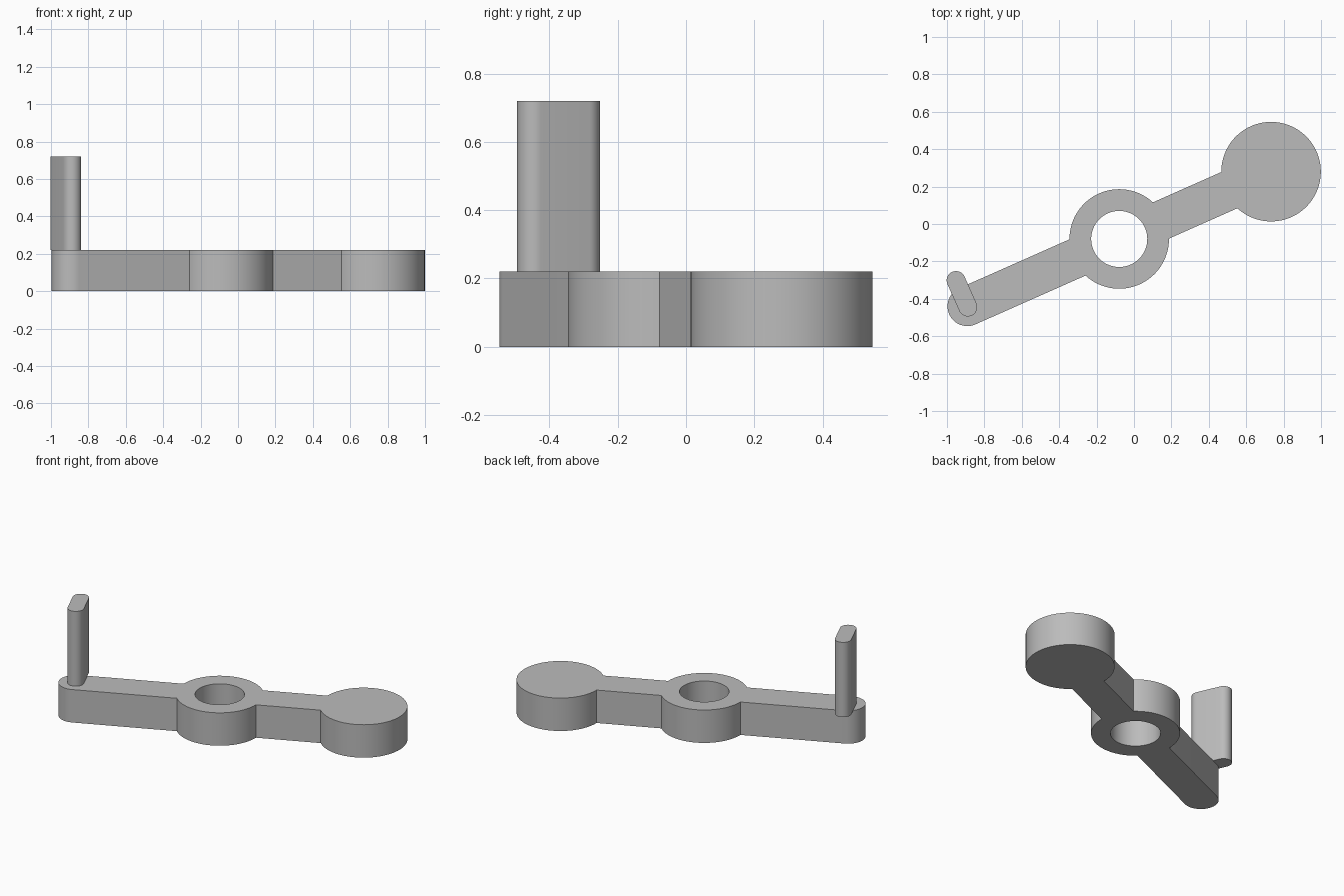
import bpy
import bmesh
from math import asin, cos, pi, radians, sin
from mathutils import Matrix

if "Cube" in bpy.data.objects:
    bpy.data.objects.remove(bpy.data.objects["Cube"], do_unlink=True)

TILT = radians(23.9)      # arm direction in plan
REACH = 0.888             # hub centre to either end
HALF_WIDTH = 0.106        # half the arm width
ROUND = 0.266             # radius of hub and weight
BORE = 0.15
THICK = 0.22
PIN_TOP = 0.72

grey = bpy.data.materials.new("plain grey")
grey.use_nodes = True
colour = (0.5, 0.5, 0.5, 1)
grey.diffuse_color = colour
grey.node_tree.nodes["Principled BSDF"].inputs["Base Color"].default_value = colour


def arc(x, y, radius, start, end, steps):
    """Points along an arc, both ends included."""
    angles = [start + (end - start) * i / steps for i in range(steps + 1)]
    return [(x + radius * cos(a), y + radius * sin(a)) for a in angles]


def plate(name, loops, bottom, top, place):
    """Fill closed outlines (later ones are holes) and extrude upwards."""
    bm = bmesh.new()
    for loop in loops:
        verts = [bm.verts.new((x, y, bottom)) for x, y in loop]
        for i, v in enumerate(verts):
            bm.edges.new((verts[i - 1], v))
    bmesh.ops.triangle_fill(bm, edges=bm.edges[:], use_beauty=True)
    result = bmesh.ops.extrude_face_region(bm, geom=bm.faces[:], use_keep_orig=True)
    raised = [g for g in result["geom"] if isinstance(g, bmesh.types.BMVert)]
    bmesh.ops.translate(bm, verts=raised, vec=(0, 0, top - bottom))
    bmesh.ops.transform(bm, matrix=place, verts=bm.verts[:])
    bmesh.ops.recalc_face_normals(bm, faces=bm.faces[:])
    mesh = bpy.data.meshes.new(name)
    bm.to_mesh(mesh)
    bm.free()
    mesh.materials.append(grey)
    obj = bpy.data.objects.new(name, mesh)
    bpy.context.collection.objects.link(obj)
    bpy.ops.object.select_all(action="DESELECT")
    obj.select_set(True)
    bpy.context.view_layer.objects.active = obj
    bpy.ops.object.shade_smooth_by_angle(angle=radians(30))
    return obj


# Crank arm: rounded end, bored hub and round weight in one outline
neck = asin(HALF_WIDTH / ROUND)
outline = (
    arc(-REACH, 0, HALF_WIDTH, pi / 2, 3 * pi / 2, 32)
    + arc(0, 0, ROUND, pi + neck, 2 * pi - neck, 40)
    + arc(REACH, 0, ROUND, neck - pi, pi - neck, 80)
    + arc(0, 0, ROUND, neck, pi - neck, 40)
)
hole = arc(0, 0, BORE, 0, 2 * pi, 64)[:-1]
plate("crank_arm", [outline, hole], 0, THICK,
      Matrix.Translation((-0.079, -0.08, 0)) @ Matrix.Rotation(TILT, 4, "Z"))

# Flat-sided pin standing across the end of the arm
pin_half, pin_radius = 0.078, 0.05
slot = (arc(pin_half, 0, pin_radius, -pi / 2, pi / 2, 24)
        + arc(-pin_half, 0, pin_radius, pi / 2, 3 * pi / 2, 24))
plate("handle_pin", [slot], THICK, PIN_TOP,
      Matrix.Translation((-0.92, -0.373, 0)) @ Matrix.Rotation(TILT + pi / 2, 4, "Z"))
